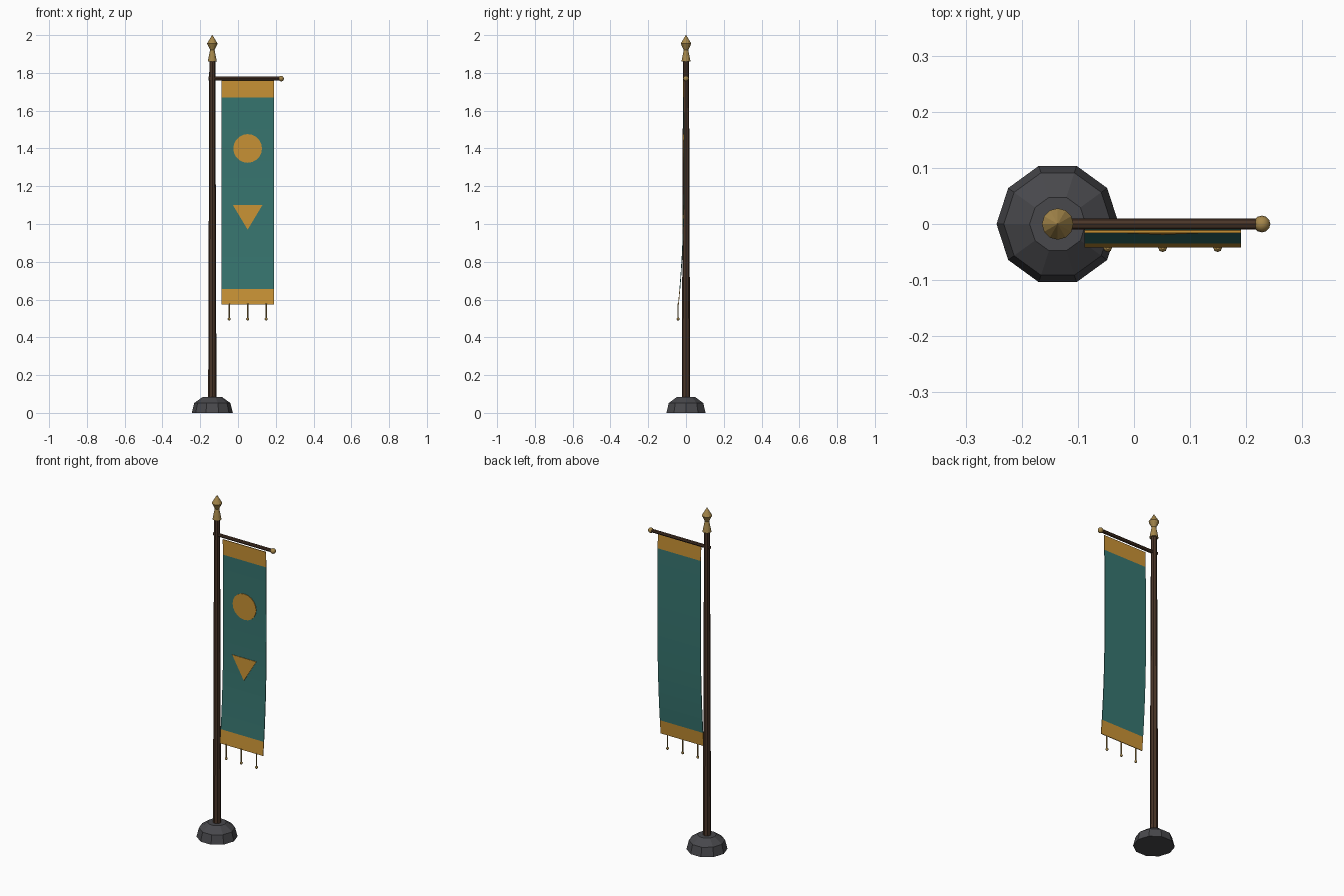
import bpy, bmesh, math
from mathutils import Matrix, Vector

cube = bpy.data.objects.get("Cube")
if cube:
    bpy.data.objects.remove(cube, do_unlink=True)


def material(name, rgb):
    m = bpy.data.materials.new(name)
    m.use_nodes = True
    m.diffuse_color = (*rgb, 1)
    bsdf = m.node_tree.nodes["Principled BSDF"]
    bsdf.inputs["Base Color"].default_value = (*rgb, 1)
    bsdf.inputs["Roughness"].default_value = 0.8
    return m


STONE = material("grey stone", (0.065, 0.065, 0.072))
WOOD = material("dark wood", (0.068, 0.036, 0.021))
BRASS = material("brass", (0.376, 0.242, 0.07))
TEAL = material("teal cloth", (0.038, 0.178, 0.16))
GOLD = material("gold cloth", (0.578, 0.287, 0.035))

POLE_X = -0.136
CLOTH_TOP, CLOTH_BOTTOM = 1.76, 0.575
CLOTH_LEFT, CLOTH_RIGHT = -0.088, 0.191


def finish(name, bm, mats, smooth=False):
    bmesh.ops.recalc_face_normals(bm, faces=bm.faces)
    mesh = bpy.data.meshes.new(name)
    bm.to_mesh(mesh)
    bm.free()
    for m in mats:
        mesh.materials.append(m)
    for p in mesh.polygons:
        p.use_smooth = smooth
    obj = bpy.data.objects.new(name, mesh)
    bpy.context.collection.objects.link(obj)
    return obj


def lathe(name, profile, sides, mat, origin, axis="Z", smooth=False):
    """Stack rings of (radius, distance) along an axis and cap both ends."""
    bm = bmesh.new()
    turn = Matrix.Rotation(math.pi / 2, 4, "Y") if axis == "X" else Matrix()
    rings = []
    for r, d in profile:
        angles = [2 * math.pi * i / sides for i in range(sides)]
        rings.append([bm.verts.new(Vector(origin) + turn @ Vector(
            (r * math.cos(a), r * math.sin(a), d))) for a in angles])
    for low, high in zip(rings, rings[1:]):
        for i in range(sides):
            j = (i + 1) % sides
            bm.faces.new((low[i], low[j], high[j], high[i]))
    bm.faces.new(rings[0])
    bm.faces.new(rings[-1])
    return finish(name, bm, [mat], smooth)


def ball(name, radius, centre, segments, rings):
    bm = bmesh.new()
    bmesh.ops.create_uvsphere(bm, u_segments=segments, v_segments=rings,
                              radius=radius, matrix=Matrix.Translation(centre))
    return finish(name, bm, [BRASS], True)


def cloth_y(z):
    """Depth of the hanging cloth, which drifts forward at its foot."""
    t = (CLOTH_TOP - z) / (CLOTH_TOP - CLOTH_BOTTOM)
    return -0.014 + 0.02 * t - 0.046 * t ** 3


# Stand, pole and finial
lathe("base", [(0.109, 0), (0.096, 0.052), (0.05, 0.085)], 10, STONE, (POLE_X, 0, 0))
lathe("pole", [(0.022, 0.08), (0.016, 1.865)], 8, WOOD, (POLE_X, 0, 0))
lathe("finial", [(0.024, 1.86), (0.012, 1.922), (0.028, 1.955), (0.001, 2.0)],
      12, BRASS, (POLE_X, 0, 0))

# Crossbar with its end knob
lathe("crossbar", [(0.01, -0.02), (0.01, 0.362)], 8, WOOD, (POLE_X, 0, 1.77), "X")
ball("crossbar_knob", 0.015, (0.228, 0, 1.77), 12, 8)

# Banner cloth with gold hems
bm = bmesh.new()
TOP_HEM, LOW_HEM, STEPS = 1.67, 0.655, 12
heights = [CLOTH_TOP, *[TOP_HEM + (LOW_HEM - TOP_HEM) * i / STEPS
                        for i in range(STEPS + 1)], CLOTH_BOTTOM]
rows = [[bm.verts.new((x, cloth_y(z) + side * 0.002, z))
         for x, side in ((CLOTH_LEFT, -1), (CLOTH_RIGHT, -1),
                         (CLOTH_RIGHT, 1), (CLOTH_LEFT, 1))] for z in heights]
for a, b in zip(rows, rows[1:]):
    for i in range(4):
        j = (i + 1) % 4
        bm.faces.new((a[i], a[j], b[j], b[i]))
bm.faces.new(rows[0])
bm.faces.new(rows[-1])
for f in bm.faces:
    z = f.calc_center_median().z
    f.material_index = 1 if z > TOP_HEM or z < LOW_HEM else 0
finish("banner", bm, [TEAL, GOLD])


# Emblem plates on the front of the cloth
def emblem(name, outline):
    bm = bmesh.new()
    front, back = [[bm.verts.new((x, cloth_y(z) - d, z)) for x, z in outline]
                   for d in (0.005, 0.001)]
    bm.faces.new(front)
    bm.faces.new(back)
    for i in range(len(outline)):
        j = (i + 1) % len(outline)
        bm.faces.new((front[i], front[j], back[j], back[i]))
    finish(name, bm, [GOLD])


CENTRE_X = 0.051
emblem("disc_emblem", [(CENTRE_X + 0.076 * math.cos(math.pi * i / 10),
                        1.4 + 0.076 * math.sin(math.pi * i / 10)) for i in range(20)])
emblem("triangle_emblem", [(CENTRE_X - 0.078, 1.1), (CENTRE_X, 0.97),
                           (CENTRE_X + 0.078, 1.1)])

# Tassels along the foot
for n, offset in enumerate((-0.098, 0, 0.098), 1):
    x, y = CENTRE_X + offset, cloth_y(CLOTH_BOTTOM) - 0.002
    lathe(f"tassel_cord_{n}", [(0.004, 0.5), (0.004, 0.58)], 6, BRASS, (x, y, 0))
    ball(f"tassel_bead_{n}", 0.008, (x, y, 0.497), 8, 6)
